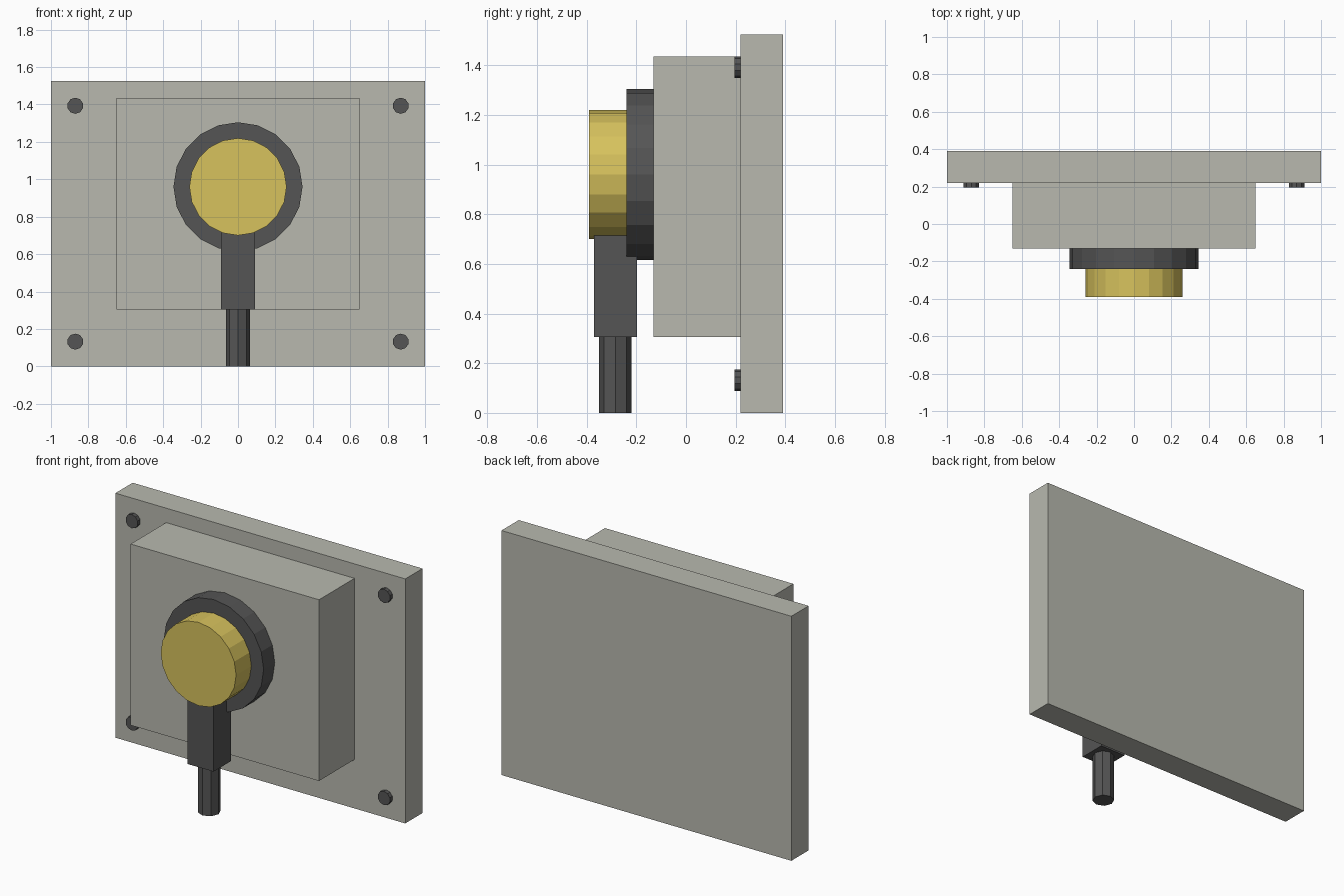
import bpy
import math

cube = bpy.data.objects.get("Cube")
if cube:
    bpy.data.objects.remove(cube, do_unlink=True)


def make_material(name, rgb):
    mat = bpy.data.materials.new(name)
    mat.use_nodes = True
    mat.diffuse_color = (*rgb, 1)
    bsdf = next(n for n in mat.node_tree.nodes if n.type == 'BSDF_PRINCIPLED')
    bsdf.inputs["Base Color"].default_value = (*rgb, 1)
    return mat


grey = make_material("warm grey", (0.48, 0.485, 0.43))
dark = make_material("charcoal", (0.09, 0.09, 0.09))
yellow = make_material("brass yellow", (0.68, 0.54, 0.11))


def box(name, x, y, z, mat):
    """Box from (min, max) ranges on each axis."""
    ranges = (x, y, z)
    bpy.ops.mesh.primitive_cube_add(size=1, location=[(a + b) / 2 for a, b in ranges])
    ob = bpy.context.object
    ob.name = name
    ob.scale = [b - a for a, b in ranges]
    bpy.ops.object.transform_apply(location=False, rotation=False, scale=True)
    ob.data.materials.append(mat)


def disc(name, x, y, z, radius, sides, mat):
    """Faceted cylinder running front to back over the y range."""
    bpy.ops.mesh.primitive_cylinder_add(
        vertices=sides, radius=radius, depth=y[1] - y[0],
        location=(x, sum(y) / 2, z), rotation=(math.pi / 2, 0, 0))
    ob = bpy.context.object
    ob.name = name
    ob.data.materials.append(mat)


# Mounting plate and raised housing
box("back_plate", (-1, 1), (0.22, 0.39), (0, 1.525), grey)
box("housing", (-0.65, 0.65), (-0.13, 0.22), (0.305, 1.435), grey)

# Round collar and button cap
disc("collar", 0, (-0.24, -0.13), 0.96, 0.345, 20, dark)
disc("button_cap", 0, (-0.39, -0.24), 0.96, 0.26, 20, yellow)

# Cable gland block and hanging cable
box("cable_block", (-0.09, 0.09), (-0.37, -0.197), (0.305, 0.715), dark)
bpy.ops.mesh.primitive_cylinder_add(vertices=8, radius=0.065, depth=0.305,
                                    location=(0, -0.285, 0.1525))
cable = bpy.context.object
cable.name = "cable"
cable.data.materials.append(dark)

# Corner bolts
for side, x in (("right", -0.87), ("left", 0.87)):
    for level, z in (("lower", 0.132), ("upper", 1.393)):
        disc(f"{level}_{side}_bolt", x, (0.195, 0.22), z, 0.043, 10, dark)
